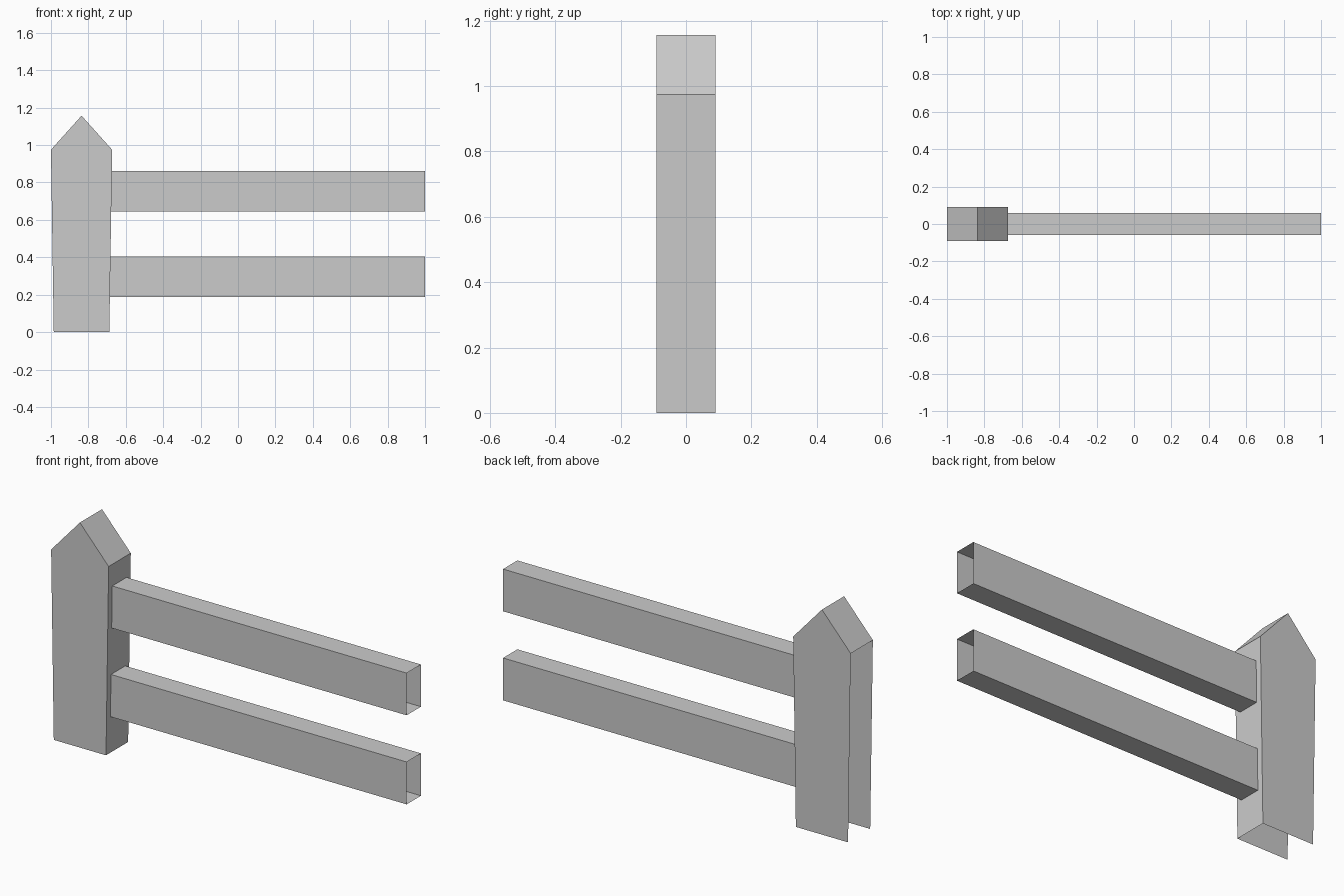
import bpy
import bmesh

if "Cube" in bpy.data.objects:
    bpy.data.objects.remove(bpy.data.objects["Cube"])

grey = bpy.data.materials.new("plain grey")
grey.diffuse_color = (0.6, 0.6, 0.6, 1)
grey.use_nodes = True
grey.node_tree.nodes["Principled BSDF"].inputs["Base Color"].default_value = grey.diffuse_color

# Post silhouette in x, z: base, shoulders and peak
BASE_L, BASE_R = -0.985, -0.688
TOP_L, TOP_R = -1.0, -0.673
SHOULDER, PEAK = 0.975, 1.157


def extruded(name, profile, half_depth, open_sides):
    """Extrude an x-z outline along y, leaving the listed outline sides open."""
    bm = bmesh.new()
    front = [bm.verts.new((x, -half_depth, z)) for x, z in profile]
    back = [bm.verts.new((x, half_depth, z)) for x, z in profile]
    bm.faces.new(front)
    bm.faces.new(back[::-1])
    n = len(profile)
    for i in range(n):
        if i not in open_sides:
            j = (i + 1) % n
            bm.faces.new((front[j], front[i], back[i], back[j]))
    mesh = bpy.data.meshes.new(name)
    bm.to_mesh(mesh)
    bm.free()
    mesh.materials.append(grey)
    obj = bpy.data.objects.new(name, mesh)
    bpy.context.collection.objects.link(obj)
    return obj


def post_side(z):
    """x of the post's slanted right side at height z."""
    return BASE_R + (TOP_R - BASE_R) * z / SHOULDER


# Pointed post, open underneath and on its left side
extruded("post", [(BASE_L, 0), (BASE_R, 0), (TOP_R, SHOULDER),
                  ((TOP_L + TOP_R) / 2, PEAK), (TOP_L, SHOULDER)],
         0.09, open_sides=(0, 4))

# Hollow rails, open at both ends and butted against the post
for name, low, high in (("lower_rail", 0.187, 0.405), ("upper_rail", 0.645, 0.862)):
    extruded(name, [(post_side(low), low), (1, low), (1, high), (post_side(high), high)],
             0.058, open_sides=(1, 3))
